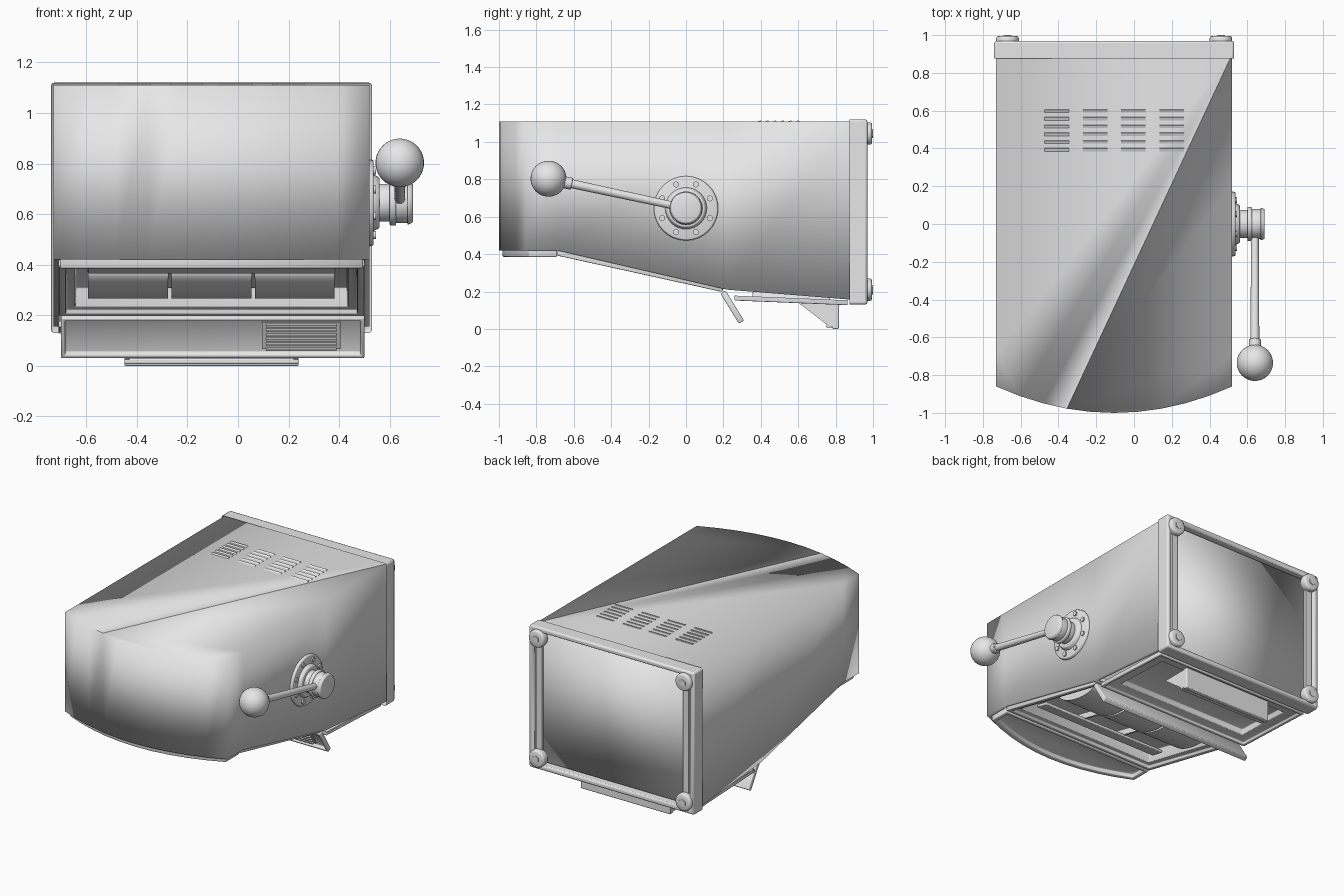
import bpy, bmesh, math
from mathutils import Vector, Matrix

cube = bpy.data.objects.get("Cube")
if cube:
    bpy.data.objects.remove(cube, do_unlink=True)

grey = bpy.data.materials.new("light grey metal")
grey.use_nodes = True
COLOUR = (0.8, 0.8, 0.8, 1)
grey.diffuse_color = COLOUR
grey.node_tree.nodes["Principled BSDF"].inputs["Base Color"].default_value = COLOUR

L, R, MID = -0.73, 0.52, -0.105      # cabinet sides and centre line
SLOPE = math.atan2(-0.2, 0.91)       # tilt of the window panel
SOFT = 180                           # smooth over every edge


def finish(name, bm, bevel=0, angle=35):
    mesh = bpy.data.meshes.new(name)
    bm.to_mesh(mesh)
    bm.free()
    mesh.materials.append(grey)
    ob = bpy.data.objects.new(name, mesh)
    bpy.context.collection.objects.link(ob)
    bpy.ops.object.select_all(action='DESELECT')
    ob.select_set(True)
    bpy.context.view_layer.objects.active = ob
    bpy.ops.object.shade_smooth_by_angle(angle=math.radians(angle), keep_sharp_edges=True)
    if bevel:
        mod = ob.modifiers.new("Bevel", 'BEVEL')
        mod.width, mod.segments, mod.limit_method = bevel, 2, 'ANGLE'
    return ob


def box(name, centre, size, tilt=0, bevel=0):
    bm = bmesh.new()
    bmesh.ops.create_cube(bm, size=1)
    bm.transform(Matrix.Translation(centre) @ Matrix.Rotation(tilt, 4, 'X')
                 @ Matrix.Diagonal((*size, 1)))
    return finish(name, bm, bevel)


def rod(name, a, b, r1, r2=None, bevel=0, sides=32, angle=35):
    a, b = Vector(a), Vector(b)
    bm = bmesh.new()
    bmesh.ops.create_cone(bm, cap_ends=True, segments=sides, radius1=r1,
                          radius2=r1 if r2 is None else r2, depth=(b - a).length)
    bm.transform(Matrix.Translation((a + b) / 2)
                 @ (b - a).to_track_quat('Z', 'Y').to_matrix().to_4x4())
    return finish(name, bm, bevel, angle)


def panel(name, pts, out, thick, steps, back=False, hole=False, bevel=0.006, angle=SOFT):
    """Raised plate along out, with stepped insets (width, depth) in its face."""
    pts, out = [Vector(p) for p in pts], Vector(out).normalized()
    if (pts[1] - pts[0]).cross(pts[2] - pts[1]).dot(out) < 0:
        pts.reverse()
    bm = bmesh.new()
    low = [bm.verts.new(p) for p in pts]
    top = [bm.verts.new(p + out * thick) for p in pts]
    n = len(pts)
    for i in range(n):
        j = (i + 1) % n
        bm.faces.new((low[i], low[j], top[j], top[i]))
    if back:
        bm.faces.new(low[::-1])
    face = bm.faces.new(top)
    bm.normal_update()
    for width, depth in steps:
        bmesh.ops.inset_individual(bm, faces=[face], thickness=width, depth=depth)
        bm.normal_update()
    if hole:
        bm.faces.remove(face)
    return finish(name, bm, bevel, angle)


def quad(x0, x1, a, b):
    return [(x0, *a), (x1, *a), (x1, *b), (x0, *b)]


# Cabinet shell: bowed front, stepped underside, softly shaded corners
def bow(x):
    u = (x - MID) / (R - MID)
    return -0.86 - 0.14 * (1 - u * u)


def floor_z(y):
    if y < -0.69:
        return 0.42
    return 0.42 - 0.21 * (y + 0.69) / 0.91 if y <= 0.22 else 0.155


N = 10
arc = [(R + (L - R) * i / N, bow(R + (L - R) * i / N)) for i in range(N + 1)]
plan = [(R, 0.9), (R, 0.22), (R, -0.69), *arc, (L, -0.69), (L, 0.22), (L, 0.9)]
bm = bmesh.new()
top = [bm.verts.new((x, y, 1.11)) for x, y in plan]
low = [bm.verts.new((x, y, floor_z(y))) for x, y in plan]
for i in range(len(plan) - 1):
    bm.faces.new((top[i], top[i + 1], low[i + 1], low[i]))
# The roof is two sheets that meet along a diagonal crease
SEAM = 10
bm.faces.new(top[:SEAM + 1])
bm.faces.new(top[SEAM:] + top[:1])
floors = [bm.faces.new(low[2:-2]),
          bm.faces.new((low[1], low[2], low[-3], low[-2])),
          bm.faces.new((low[0], low[1], low[-2], low[-1]))]
bmesh.ops.recalc_face_normals(bm, faces=bm.faces)
for a, b in ((0, SEAM), (SEAM, SEAM + 1)):
    bm.edges.get((top[a], top[b])).smooth = False
bmesh.ops.inset_individual(bm, faces=floors, thickness=0.035)
bmesh.ops.delete(bm, geom=floors, context='FACES')
finish("cabinet_shell", bm, angle=SOFT)

# Roof vent louvres, each tipped up along its rear edge
for x in (-0.41, -0.205, -0.005, 0.2):
    for row in range(6):
        box("vent_louvre", (x, 0.39 + row * 0.041, 1.109), (0.13, 0.022, 0.006), 0.35)

# Underside trays: front lip, window panel, rear panel
lip = [(MID + (x - MID) * 0.96, y + 0.02, 0.42) for x, y in arc]
lip += [(-0.705, -0.69, 0.42), (0.495, -0.69, 0.42)]
panel("front_lip", lip, (0, 0, -1), 0.035, [(0.035, 0), (0.003, -0.025)])
panel("window_panel", quad(-0.71, 0.5, (-0.685, 0.42), (0.2, 0.225)), (0, -0.21, -0.98),
      0.028, [(0.04, 0), (0.003, -0.02), (0.05, 0), (0.003, -0.08)], bevel=0.005)
panel("rear_panel", quad(-0.71, 0.5, (0.26, 0.178), (0.865, 0.153)), (0, -0.04, -1),
      0.026, [(0.03, 0), (0.003, -0.015), (0.1, 0), (0.003, -0.04)], bevel=0.005)

# Reels, dividers and cross bar in the window
for x in (-0.435, -0.105, 0.225):
    bm = bmesh.new()
    bmesh.ops.create_cone(bm, cap_ends=True, segments=32, radius1=1, radius2=1, depth=1)
    bm.transform(Matrix.Translation((x, -0.12, 0.34)) @ Matrix.Rotation(SLOPE, 4, 'X')
                 @ Matrix.Diagonal((0.315, 0.18, 0.065, 1)) @ Matrix.Rotation(math.pi / 2, 4, 'Y'))
    finish("reel", bm)
for x in (-0.27, 0.06):
    box("reel_divider", (x, -0.3, 0.37), (0.014, 0.4, 0.04), SLOPE)
box("window_bar", (MID, -0.47, 0.385), (0.98, 0.1, 0.02), SLOPE, 0.006)

# Tilted flap with a slatted grille
panel("flap", quad(-0.7, 0.5, (0.212, 0.205), (0.31, 0.045)), (0, -0.85, -0.52), 0.032,
      [(0.022, 0), (0.003, -0.022)], back=True, bevel=0.005)
flap_tilt = math.atan2(0.16, -0.098) - math.pi
box("grille_plate", (0.25, 0.25, 0.122), (0.31, 0.125, 0.012), flap_tilt)
for i in range(6):
    t = (i + 1) / 7
    box("grille_slat", (0.25, 0.203 + 0.08 * t, 0.178 - 0.13 * t), (0.28, 0.009, 0.014), flap_tilt)

# Payout scoop below the rear panel
box("scoop_back", (MID, 0.80, 0.075), (0.69, 0.035, 0.15), bevel=0.006)
box("scoop_lip", (MID, 0.78, 0.018), (0.69, 0.06, 0.022), bevel=0.006)
for x in (-0.45, 0.22):
    panel("scoop_cheek", [(x, 0.6, 0.14), (x, 0.77, 0.01), (x, 0.81, 0.01), (x, 0.81, 0.14)],
          (1, 0, 0), 0.02, [], back=True, bevel=0, angle=35)

# Rear frame, closing panel, mounting strips and bolts
panel("rear_frame", quad(-0.74, 0.53, (0.875, 0.13), (0.875, 1.12)), (0, 1, 0), 0.095,
      [(0.05, 0), (0.003, -0.095)], hole=True, bevel=0.012, angle=35)
panel("back_panel", quad(-0.69, 0.48, (0.92, 0.18), (0.92, 1.07)), (0, 1, 0), 0.02,
      [], bevel=0)
for x in (-0.67, 0.46):
    box("mounting_strip", (x, 0.95, 0.625), (0.045, 0.02, 0.88))
    for z in (0.21, 1.045):
        rod("bolt_head", (x, 0.94, z), (x, 0.995, z), 0.06, bevel=0.012, angle=SOFT)
        rod("bolt_centre", (x, 0.99, z), (x, 1.0, z), 0.025, sides=6)

# Lever hub: flange, screws, stepped collar and cap
HUB = (0.0, 0.645)
for name, x0, x1, r1, r2 in (
        ("hub_flange", 0.51, 0.537, 0.175, 0.168), ("hub_step", 0.53, 0.56, 0.115, 0.1),
        ("hub_neck", 0.55, 0.61, 0.075, 0.075), ("hub_collar", 0.6, 0.625, 0.09, 0.09),
        ("hub_drum", 0.61, 0.675, 0.08, 0.08), ("hub_cap", 0.67, 0.692, 0.088, 0.078)):
    rod(name, (x0, *HUB), (x1, *HUB), r1, r2, bevel=0.005, angle=SOFT)
for i in range(8):
    a = math.tau * (i + 0.5) / 8
    y, z = HUB[0] + 0.138 * math.cos(a), HUB[1] + 0.138 * math.sin(a)
    rod("flange_screw", (0.53, y, z), (0.546, y, z), 0.016, sides=12)

# Lever arm and ball
rod("lever_arm", (0.64, 0, 0.645), (0.64, -0.7, 0.795), 0.02, 0.024)
rod("lever_ferrule", (0.64, -0.61, 0.776), (0.64, -0.65, 0.784), 0.032, bevel=0.004)
bm = bmesh.new()
bmesh.ops.create_uvsphere(bm, u_segments=32, v_segments=20, radius=0.096)
bm.transform(Matrix.Translation((0.64, -0.735, 0.803)))
finish("lever_ball", bm)
